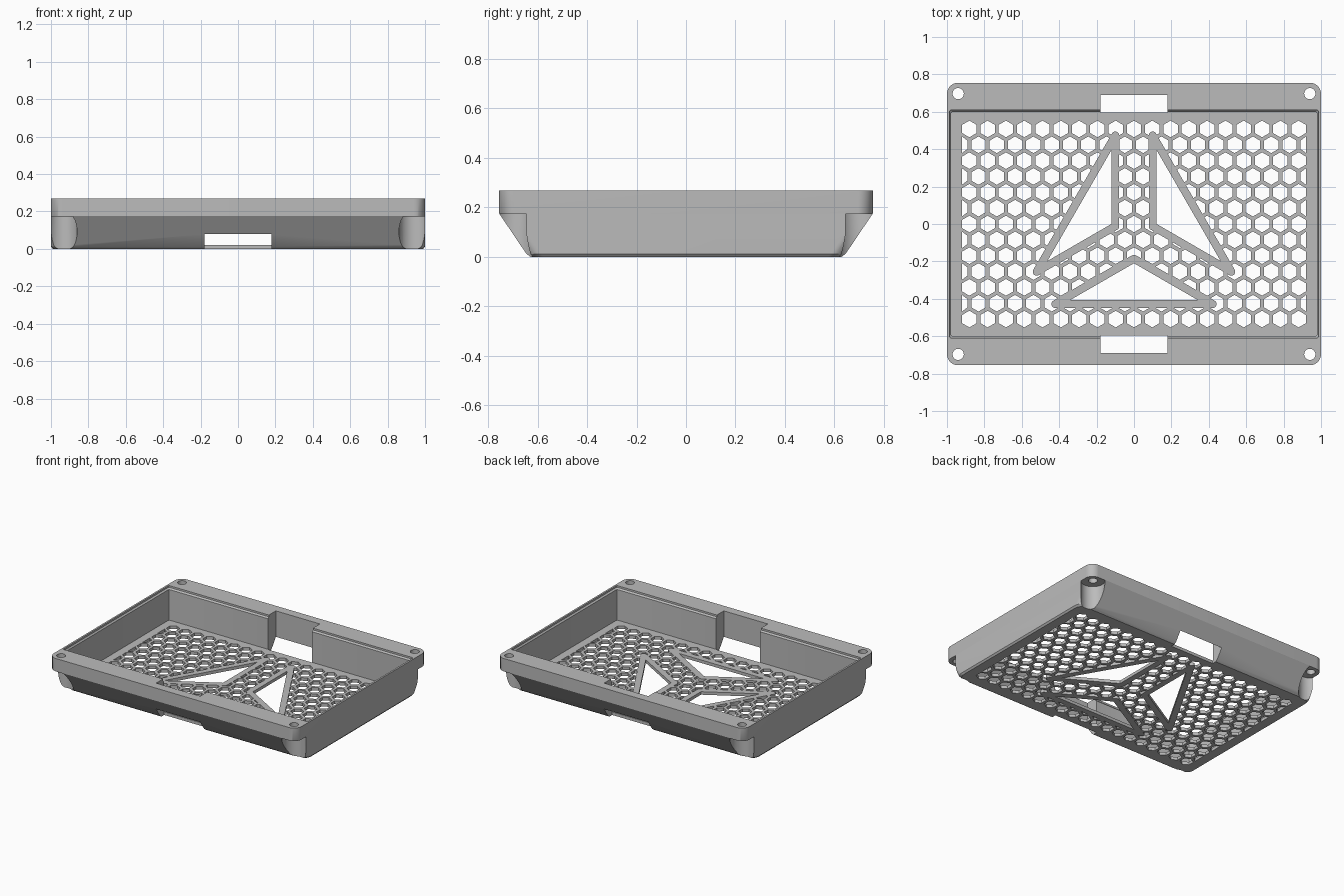
import bpy, bmesh, math
from mathutils import Matrix, Vector

if "Cube" in bpy.data.objects:
    bpy.data.objects.remove(bpy.data.objects["Cube"])

TOP, LEDGE, FLOOR = 0.268, 0.175, 0.022
HEX_STEP, HEX_R, HEX_EDGE = 0.0978, 0.0445, 0.92
BAND = 0.042

grey = bpy.data.materials.new("plain grey")
grey.use_nodes = True
grey.diffuse_color = (0.5, 0.5, 0.5, 1)
grey.node_tree.nodes["Principled BSDF"].inputs["Base Color"].default_value = (0.5, 0.5, 0.5, 1)


def make_object(name, bm):
    bmesh.ops.recalc_face_normals(bm, faces=bm.faces)
    mesh = bpy.data.meshes.new(name)
    bm.to_mesh(mesh)
    bm.free()
    mesh.materials.append(grey)
    obj = bpy.data.objects.new(name, mesh)
    bpy.context.collection.objects.link(obj)
    return obj


def loft(bm, rings):
    """Closed solid through rings of matching points."""
    loops = [[bm.verts.new(p) for p in ring] for ring in rings]
    for low, high in zip(loops, loops[1:]):
        for i in range(len(low)):
            j = (i + 1) % len(low)
            bm.faces.new((low[i], low[j], high[j], high[i]))
    bm.faces.new(loops[0][::-1])
    bm.faces.new(loops[-1])


def prism(bm, points, low, high):
    loft(bm, [[(x, y, z) for x, y in points] for z in (low, high)])


def circle(x, y, r, n=32, turn=0.0):
    return [(x + r * math.cos(turn + math.tau * i / n),
             y + r * math.sin(turn + math.tau * i / n)) for i in range(n)]


def rounded_rect(hx, hy, r, z, steps=10):
    ring = []
    for quarter, (sx, sy) in enumerate([(1, 1), (-1, 1), (-1, -1), (1, -1)]):
        for i in range(steps + 1):
            a = (quarter + i / steps) * math.pi / 2
            ring.append((sx * (hx - r) + r * math.cos(a),
                         sy * (hy - r) + r * math.sin(a), z))
    return ring


def cut(target, cutter):
    """Subtract the cutter, bake the result and drop the cutter."""
    mod = target.modifiers.new("cut", "BOOLEAN")
    mod.operation, mod.solver, mod.object = "DIFFERENCE", "EXACT", cutter
    bpy.context.view_layer.update()
    graph = bpy.context.evaluated_depsgraph_get()
    mesh = bpy.data.meshes.new_from_object(target.evaluated_get(graph))
    target.modifiers.clear()
    target.data = mesh
    bpy.data.objects.remove(cutter)


# Tray shell: sloping front and back walls under a straight rim
bm = bmesh.new()
loft(bm, [rounded_rect(0.99, 0.628, 0.055, 0),
          rounded_rect(1, 0.645, 0.06, 0.012),
          rounded_rect(1, 0.755, 0.06, LEDGE),
          rounded_rect(1, 0.755, 0.06, TOP)])
tray = make_object("vented_tray", bm)

# Inner cavity with a slightly wider mouth
bm = bmesh.new()
loft(bm, [rounded_rect(0.978, 0.6, 0.01, FLOOR, 2),
          rounded_rect(0.978, 0.6, 0.01, 0.245, 2),
          rounded_rect(0.987, 0.61, 0.01, 0.255, 2),
          rounded_rect(0.987, 0.61, 0.01, 0.3, 2)])
cut(tray, make_object("cavity_cutter", bm))

# Cable notches in the front and back walls
bm = bmesh.new()
for s in (-1, 1):
    prism(bm, [(-0.178, s * 0.597), (0.178, s * 0.597),
               (0.178, s * 0.69), (-0.178, s * 0.69)], -0.1, 0.4)
cut(tray, make_object("notch_cutter", bm))

# Screw pockets under the corners, then screw holes
for name, radius, high in (("pocket_cutter", 0.08, LEDGE - 0.002), ("screw_hole_cutter", 0.03, 0.4)):
    bm = bmesh.new()
    for sx in (-1, 1):
        for sy in (-1, 1):
            prism(bm, circle(sx * 0.94, sy * 0.697, radius), -0.1, high)
    cut(tray, make_object(name, bm))

# Three triangular windows around a shared centre
centre = Vector((0, -0.07))
window = [Vector((0, -0.14)), Vector((-0.342, -0.337)), Vector((0.342, -0.337))]


def miter(tri, d):
    """Push every side of the triangle outward by d."""
    out = []
    for i, p in enumerate(tri):
        a = (tri[i - 1] - p).normalized()
        b = (tri[(i + 1) % 3] - p).normalized()
        out.append(p - (a + b).normalized() * d / math.sin(a.angle(b) / 2))
    return out


windows = []
for k in range(3):
    turn = Matrix.Rotation(k * math.tau / 3, 2)
    windows.append([centre + turn @ p for p in window])

# Honeycomb cutter, trimmed straight at the sides
bm = bmesh.new()
for row in range(-6, 7):
    count = 20 if row % 2 else 19
    for i in range(count):
        x = (i - (count - 1) / 2) * HEX_STEP
        y = row * HEX_STEP * math.sqrt(3) / 2
        hexagon = circle(x, y, HEX_R, 6, math.pi / 6)
        points = [(max(-HEX_EDGE, min(HEX_EDGE, px)), py) for px, py in hexagon]
        unique = [p for j, p in enumerate(points) if (Vector(p) - Vector(points[j - 1])).length > 0.001]
        prism(bm, unique, -0.1, 0.1)
honeycomb = make_object("honeycomb_cutter", bm)

# Keep solid rounded bands around the windows
for tri in windows:
    bm = bmesh.new()
    for p in miter(tri, BAND / 2):
        for x, y in circle(p.x, p.y, BAND / 2, 24):
            for z in (-0.2, 0.2):
                bm.verts.new((x, y, z))
    hull = bmesh.ops.convex_hull(bm, input=bm.verts)
    loose = [g for g in hull["geom_interior"] if isinstance(g, bmesh.types.BMVert)]
    bmesh.ops.delete(bm, geom=loose, context="VERTS")
    cut(honeycomb, make_object("window_band", bm))
cut(tray, honeycomb)

# Window openings
bm = bmesh.new()
for tri in windows:
    prism(bm, [tuple(p) for p in tri], -0.1, 0.1)
cut(tray, make_object("window_cutter", bm))

# Smooth curved walls, keep crisp edges
bpy.ops.object.select_all(action="DESELECT")
tray.select_set(True)
bpy.context.view_layer.objects.active = tray
bpy.ops.object.shade_smooth_by_angle(angle=math.radians(30))
